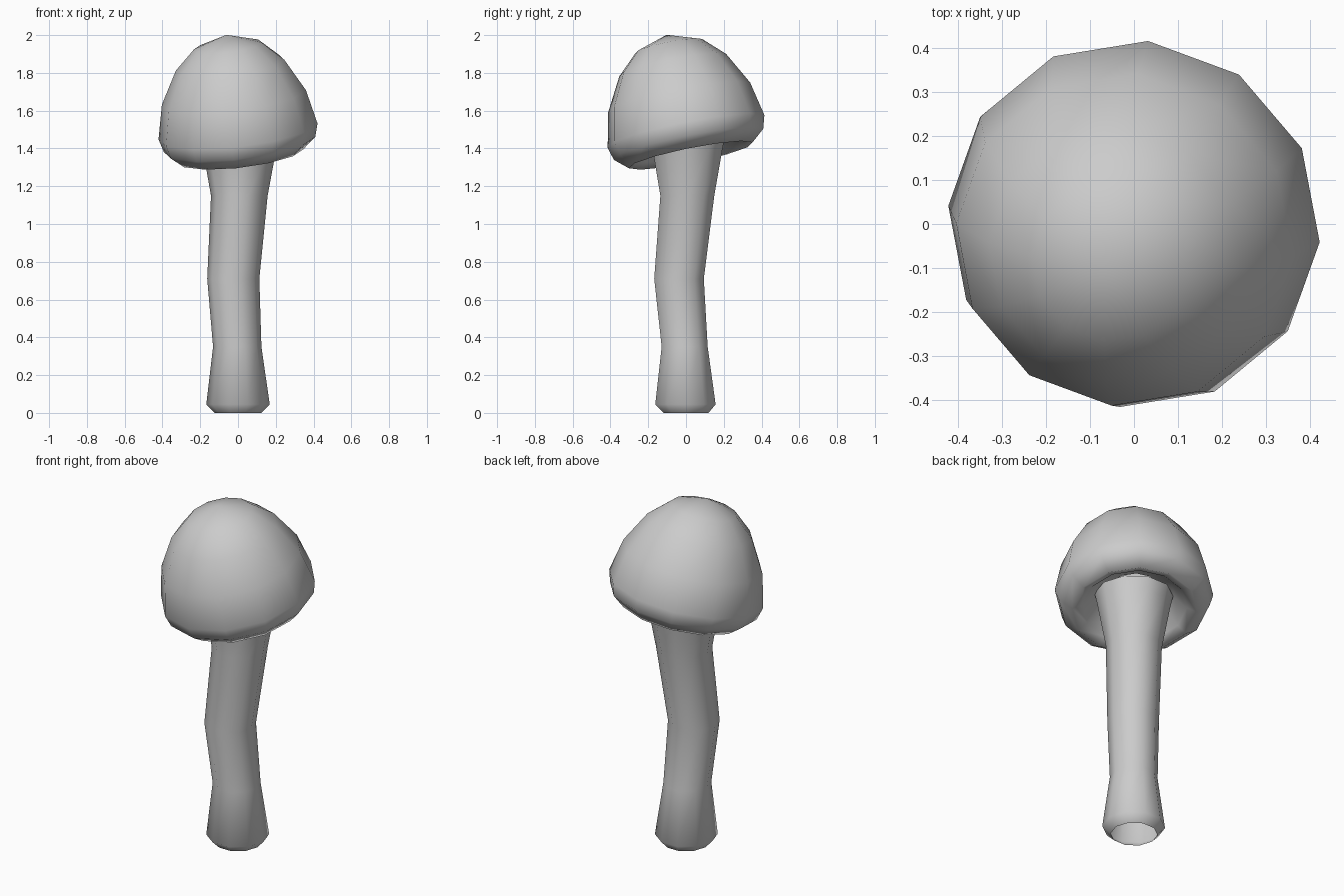
import bpy, bmesh
from math import cos, sin, tau, radians
from mathutils import Vector

if "Cube" in bpy.data.objects:
    bpy.data.objects.remove(bpy.data.objects["Cube"])


def lathe(name, rings, sides, start, axis=Vector((0, 0, 1)), apex=None):
    """Skin a stack of (centre, radius) rings, listed from bottom/inside upwards."""
    bm = bmesh.new()
    rot = Vector((0, 0, 1)).rotation_difference(axis.normalized())
    loops = []
    for c, r in rings:
        loops.append([bm.verts.new(Vector(c) + rot @ Vector(
            (r * cos(start + tau * i / sides), r * sin(start + tau * i / sides), 0)))
            for i in range(sides)])
    for a, b in zip(loops, loops[1:]):
        for i in range(sides):
            j = (i + 1) % sides
            bm.faces.new((a[i], a[j], b[j], b[i]))
    if apex is not None:
        tip = bm.verts.new(apex)
        top = loops[-1]
        for i in range(sides):
            bm.faces.new((top[i], top[(i + 1) % sides], tip))
    for f in bm.faces:
        f.smooth = True
    mesh = bpy.data.meshes.new(name)
    bm.to_mesh(mesh)
    bm.free()
    obj = bpy.data.objects.new(name, mesh)
    bpy.context.collection.objects.link(obj)
    return obj


# Stem: wavy tube, open at the foot, flaring into the cap
lathe("stem", [
    ((0, 0, 0), 0.125),
    ((0, -0.003, 0.045), 0.168),
    ((-0.004, -0.007, 0.35), 0.128),
    ((-0.025, -0.037, 0.71), 0.138),
    ((0.007, 0.007, 1.15), 0.150),
    ((0.008, 0.008, 1.40), 0.195),
    ((0.008, 0.008, 1.47), 0.21),
], 10, 0)

# Cap: tilted twelve-sided dome with a rolled rim and hollow underside
axis = Vector((-0.12, -0.20, 1)).normalized()
rim = Vector((0, 0, 1.49))
profile = [(0.15, 0.0), (0.22, -0.03), (0.28, -0.10), (0.335, -0.13), (0.405, -0.07),
           (0.425, 0.0), (0.385, 0.185), (0.29, 0.36), (0.18, 0.465)]
lathe("cap", [(rim + axis * h, r) for r, h in profile], 12, radians(-5),
      axis, rim + axis * 0.525)
